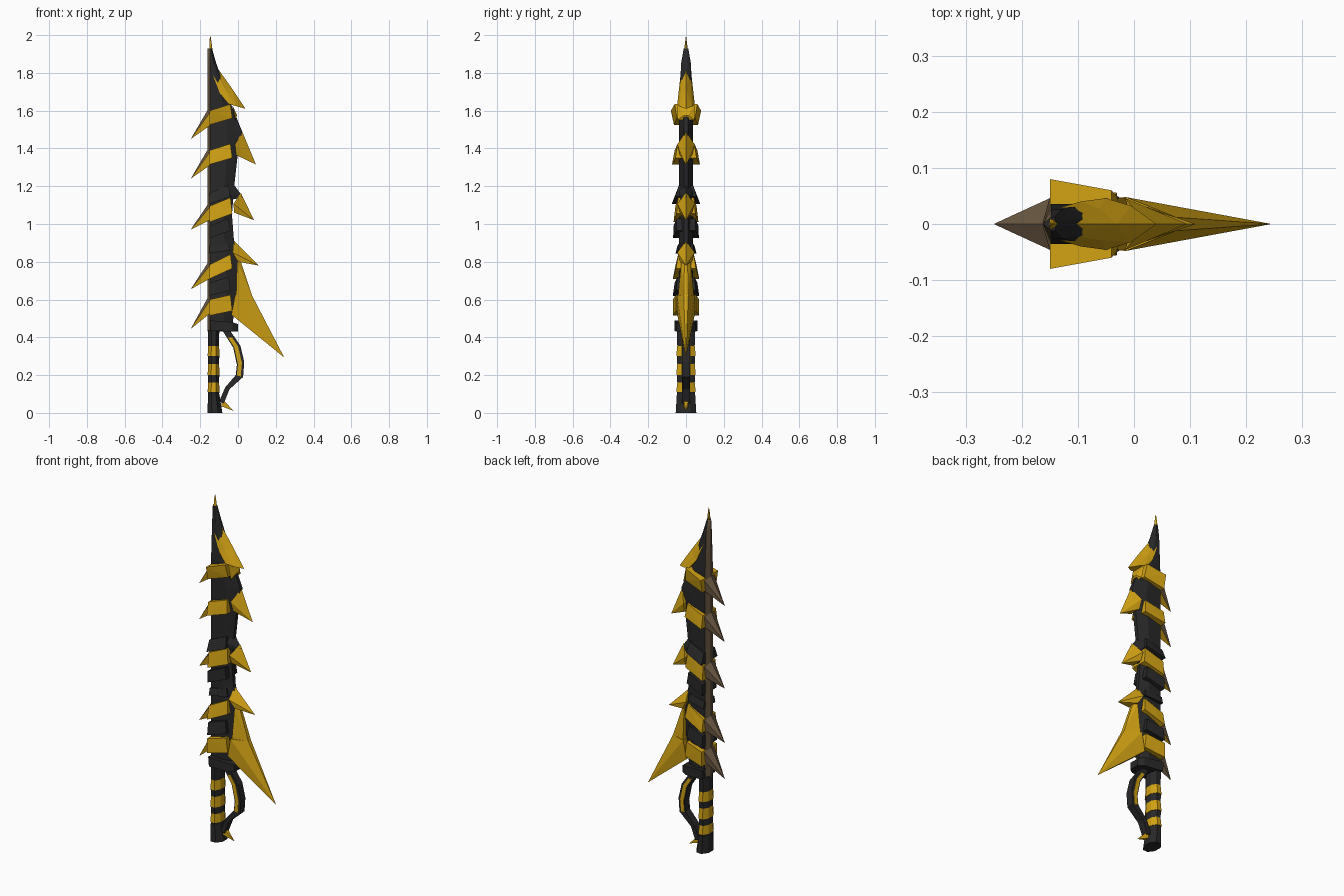
import bpy, bmesh, math
from mathutils import Vector

if "Cube" in bpy.data.objects:
    bpy.data.objects.remove(bpy.data.objects["Cube"])

COLORS = [("black", (0.021, 0.021, 0.022)), ("gold", (0.64, 0.36, 0.007)), ("brown", (0.17, 0.115, 0.065))]
BLACK, GOLD, BROWN = 0, 1, 2
MATS = []
for n, c in COLORS:
    m = bpy.data.materials.new(n)
    m.diffuse_color = (*c, 1)
    m.use_nodes = True
    m.node_tree.nodes["Principled BSDF"].inputs["Base Color"].default_value = m.diffuse_color
    MATS.append(m)


def build(name, pieces):
    """One object from convex pieces: (points, material index or rule on the face normal)."""
    bm = bmesh.new()
    for pts, mat in pieces:
        tmp = bmesh.new()
        vs = [tmp.verts.new(p) for p in pts]
        r = bmesh.ops.convex_hull(tmp, input=vs)
        bmesh.ops.delete(tmp, geom=[v for v in tmp.verts if not v.link_faces], context='VERTS')
        bmesh.ops.recalc_face_normals(tmp, faces=tmp.faces)
        vmap = {v: bm.verts.new(v.co) for v in tmp.verts}
        for f in tmp.faces:
            f.normal_update()
            nf = bm.faces.new([vmap[v] for v in f.verts])
            nf.material_index = mat(f.normal) if callable(mat) else mat
        tmp.free()
    me = bpy.data.meshes.new(name)
    bm.to_mesh(me)
    bm.free()
    for m in MATS:
        me.materials.append(m)
    ob = bpy.data.objects.new(name, me)
    bpy.context.collection.objects.link(ob)
    return ob


def pair(x, w, z):
    """Point mirrored across the middle plane."""
    return [(x, -w, z), (x, w, z)]


def lerp(a, b, t):
    return a + (b - a) * t


# Blade: wedge section with a brown ridge along the back
stations = [(0.43, -0.035, 0.034), (0.60, -0.01, 0.036), (0.80, 0.0, 0.036), (0.92, -0.022, 0.036),
            (1.05, -0.032, 0.036), (1.20, -0.02, 0.036), (1.38, 0.0, 0.036), (1.49, 0.022, 0.036),
            (1.63, -0.035, 0.036), (1.85, -0.115, 0.026), (1.93, -0.138, 0.012)]


def blade_section(z, xf, w):
    xm = min(-0.055, lerp(-0.148, xf, 0.6))
    return [(-0.162, 0, z)] + pair(-0.148, w, z) + pair(xm, w, z) + pair(xf, w * 0.3, z)


def spine_rule(n):
    return BROWN if n.x < -0.6 else BLACK


build("blade", [(blade_section(*a) + blade_section(*b), spine_rule)
                for a, b in zip(stations, stations[1:])])

# Golden tip hood running down into a hooked barb: outer x, z, inner x, z, half width
hood = [(-0.145, 1.997, -0.15, 1.98, 0.002), (-0.132, 1.90, -0.152, 1.87, 0.017),
        (-0.105, 1.82, -0.13, 1.78, 0.030), (-0.03, 1.715, -0.095, 1.69, 0.040),
        (0.04, 1.61, -0.05, 1.635, 0.046)]


def hood_section(xo, zo, xi, zi, w):
    return pair(xi, w, zi) + [(xo, 0, zo)] + pair(lerp(xi, xo, .5), w * .7, lerp(zi, zo, .5))


build("tip_hood", [(hood_section(*a) + hood_section(*b), GOLD) for a, b in zip(hood, hood[1:])])


# Bands wrapped round the blade, higher at the front
def band(zb, zf, h, w_top, w_bot, xf=-0.04):
    return (pair(-0.15, w_top, zb) + pair(-0.15, w_bot, zb - h) +
            pair(xf, w_top * 0.75, zf) + pair(xf + 0.01, w_bot * 0.75, zf - h))


build("gold_bands", [
    (band(1.60, 1.635, 0.075, 0.080, 0.064), GOLD),
    (band(1.39, 1.425, 0.075, 0.060, 0.074), GOLD),
    (band(1.095, 1.14, 0.085, 0.056, 0.066), GOLD),
    (band(0.785, 0.84, 0.075, 0.055, 0.070), GOLD),
    (band(0.60, 0.625, 0.085, 0.070, 0.070), GOLD)])
build("black_bands", [
    (band(1.165, 1.205, 0.06, 0.050, 0.076, -0.05), BLACK),
    (band(0.99, 1.03, 0.065, 0.066, 0.068, -0.05), BLACK),
    (band(0.885, 0.90, 0.04, 0.045, 0.055, -0.05), BLACK),
    (band(0.69, 0.72, 0.07, 0.060, 0.070, -0.05), BLACK)])


# Back spikes: brown ridge and far side, golden near side
def spike_rule(n):
    return GOLD if n.y < -0.5 or n.z < -0.8 else BROWN


build("back_spikes", [
    ([(-0.163, 0, zt)] + pair(-0.15, 0.046, zt - 0.012) + pair(-0.15, 0.035, zt - 0.08)
     + [(-0.25, 0, tip)], spike_rule)
    for zt, tip in [(1.60, 1.45), (1.39, 1.24), (1.10, 0.97), (0.79, 0.655), (0.605, 0.445)]])


# Front barbs: ridge top, tip, underside, side shoulder half width
def barb(top, tip, under, w):
    sx, sz = lerp(top[0], under[0], 0.55) - 0.02, lerp(top[1], under[1], 0.55)
    return ([(top[0], 0, top[1]), (tip[0], 0, tip[1])] + pair(under[0], w * 0.7, under[1])
            + pair(sx, w, sz))


build("front_barbs", [
    (barb((0.022, 1.49), (0.095, 1.315), (-0.01, 1.365), 0.046), GOLD),
    (barb((-0.03, 1.22), (0.028, 1.14), (-0.03, 1.13), 0.040), BLACK),
    (barb((0.015, 1.165), (0.085, 1.02), (-0.02, 1.06), 0.046), GOLD),
    (barb((-0.02, 0.91), (0.11, 0.78), (0.0, 0.80), 0.046), GOLD),
    (pair(-0.03, 0.045, 1.63) + pair(-0.015, 0.045, 1.55) + pair(-0.005, 0.012, 1.575), GOLD)])

# Large lower barb with its neck
build("great_barb", [
    (pair(-0.005, 0.025, 0.80) + pair(0.015, 0.008, 0.80) + pair(0.075, 0.012, 0.62)
     + pair(-0.01, 0.042, 0.62), GOLD),
    (pair(0.075, 0.012, 0.62) + pair(-0.015, 0.048, 0.625) + pair(-0.035, 0.046, 0.52)
     + [(0.245, 0, 0.293)], GOLD)])

# Collar between blade and grip
build("collar", [
    (pair(-0.15, 0.060, 0.49) + pair(-0.145, 0.060, 0.435) + pair(-0.03, 0.050, 0.48)
     + pair(-0.03, 0.050, 0.43) + pair(0.0, 0.03, 0.47) + pair(0.0, 0.03, 0.43), BLACK)])


# Grip: octagonal rings, golden wraps slightly raised, flared pommel
def ring(z, k, cx=-0.129, rx=0.031):
    return [(cx + rx * k * math.cos(a), 0.050 * k * math.sin(a), z)
            for a in [math.pi * (i + 0.5) / 4 for i in range(8)]]


cuts = [0.09, 0.11, 0.16, 0.20, 0.26, 0.30, 0.355, 0.44]
grip = []
for i, (a, b) in enumerate(zip(cuts, cuts[1:])):
    gold = i % 2 == 1
    ka, kb = (1.12, 1.0) if gold else (1.0, 1.05)
    grip.append((ring(a, ka) + ring(b, kb), GOLD if gold else BLACK))
grip.append((ring(0.0, 1.18, -0.122, 0.036) + ring(0.10, 1.05), BLACK))
build("grip", grip)

# Hand guard loop: outer x, z, inner x, z
loop = [(-0.045, 0.44, -0.085, 0.44), (0.013, 0.355, -0.025, 0.345), (0.033, 0.27, -0.006, 0.255),
        (0.027, 0.19, -0.012, 0.20), (-0.045, 0.125, -0.068, 0.135), (-0.075, 0.05, -0.10, 0.06)]


def loop_section(p, t0, t1, w):
    return [q for t in (t0, t1) for q in pair(lerp(p[2], p[0], t), w, lerp(p[3], p[1], t))]


guard = [(loop_section(a, 0, 1, 0.021) + loop_section(b, 0, 1, 0.021), BLACK)
         for a, b in zip(loop, loop[1:])]
start = [lerp(u, v, 0.45) for u, v in zip(loop[0], loop[1])]
inlay = [start] + loop[1:4]
guard += [(loop_section(a, 0.15, 0.68, 0.024) + loop_section(b, 0.15, 0.68, 0.024), GOLD)
          for a, b in zip(inlay, inlay[1:])]
build("hand_guard", guard)

# Small golden spur at the pommel
build("spur", [(pair(-0.085, 0.014, 0.075) + pair(-0.088, 0.014, 0.035) + pair(-0.062, 0.008, 0.045)
                + [(-0.022, 0, 0.01)], GOLD)])
